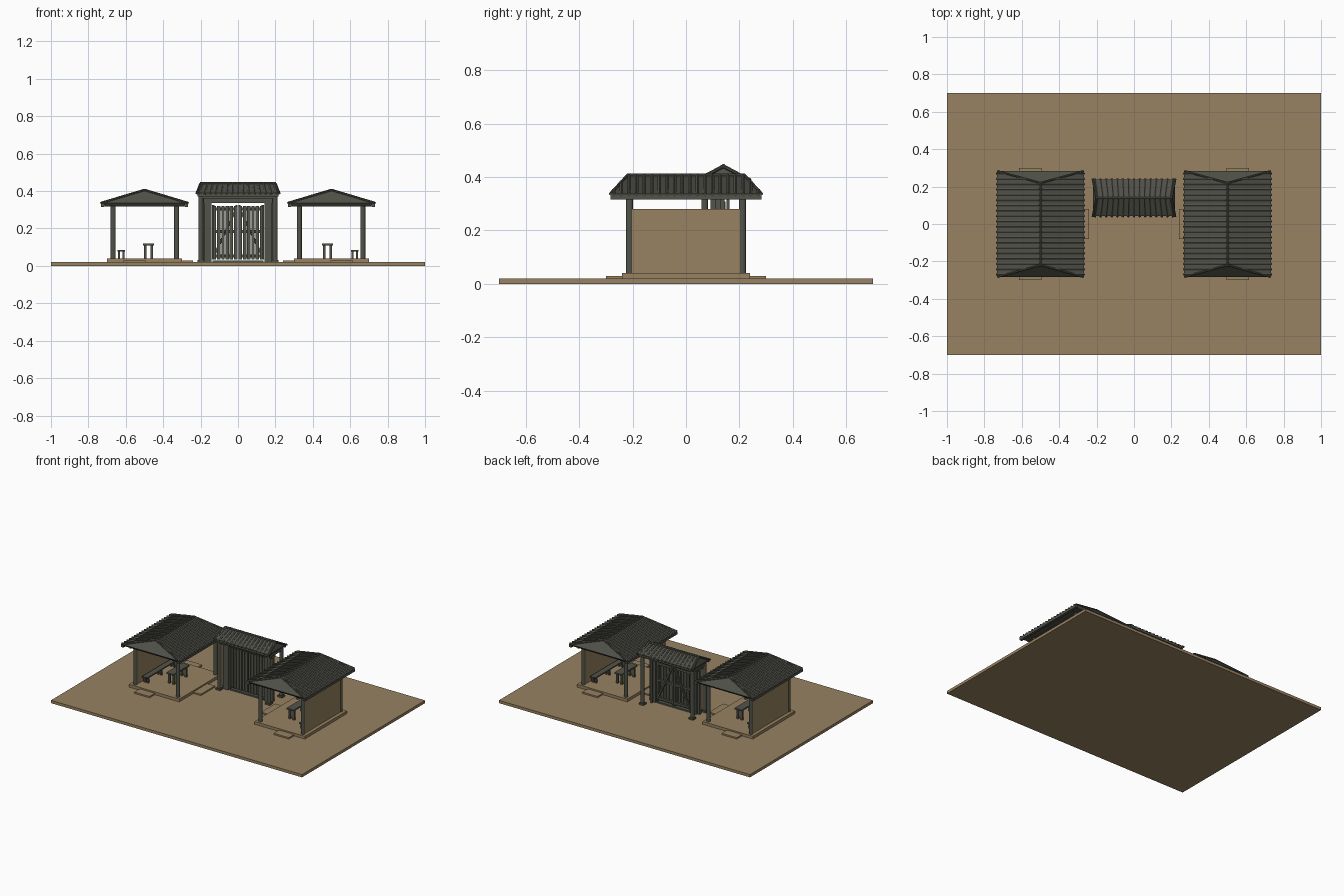
import bpy, bmesh, math
from mathutils import Vector

if "Cube" in bpy.data.objects:
    bpy.data.objects.remove(bpy.data.objects["Cube"])


def material(name, rgb):
    m = bpy.data.materials.new(name)
    m.diffuse_color = (*rgb, 1)
    m.use_nodes = True
    m.node_tree.nodes["Principled BSDF"].inputs["Base Color"].default_value = m.diffuse_color
    return m


TAN = material("sandy_earth", (0.31, 0.225, 0.12))
WOOD = material("dark_timber", (0.085, 0.087, 0.068))
TILE = material("grey_roof_tile", (0.078, 0.08, 0.064))


def add_mesh(name, bm, mat):
    bmesh.ops.recalc_face_normals(bm, faces=bm.faces)
    me = bpy.data.meshes.new(name)
    bm.to_mesh(me)
    bm.free()
    me.materials.append(mat)
    ob = bpy.data.objects.new(name, me)
    bpy.context.collection.objects.link(ob)
    return ob


def box_into(bm, x0, x1, y0, y1, z0, z1):
    v = [bm.verts.new((x, y, z)) for z in (z0, z1)
         for x, y in ((x0, y0), (x1, y0), (x1, y1), (x0, y1))]
    bm.faces.new(v[:4])
    bm.faces.new(v[4:])
    for i in range(4):
        j = (i + 1) % 4
        bm.faces.new((v[i], v[j], v[4 + j], v[4 + i]))


def boxes(name, mat, dims):
    bm = bmesh.new()
    for d in dims:
        box_into(bm, *d)
    return add_mesh(name, bm, mat)


def rods(name, mat, segs, sides=8):
    """Round rods, each given as start, end, radius."""
    bm = bmesh.new()
    for a, b, r in segs:
        a, b = Vector(a), Vector(b)
        q = (b - a).to_track_quat('Z', 'Y')
        rings = []
        for p in (a, b):
            rings.append([bm.verts.new(p + q @ Vector((
                r * math.cos(2 * math.pi * (i + .5) / sides),
                r * math.sin(2 * math.pi * (i + .5) / sides), 0)))
                for i in range(sides)])
        bm.faces.new(rings[0])
        bm.faces.new(rings[1])
        for i in range(sides):
            j = (i + 1) % sides
            bm.faces.new((rings[0][i], rings[0][j], rings[1][j], rings[1][i]))
    return add_mesh(name, bm, mat)


def hip_roof(name, cx, cy, hx, hy, rx, ry, z_low, z_eave, z_ridge, inset):
    """Solid roof: inset soffit, eave rectangle, ridge (rx or ry is zero)."""
    bm = bmesh.new()
    sq = ((-1, -1), (1, -1), (1, 1), (-1, 1))
    low = [bm.verts.new((cx + a * (hx - inset), cy + b * (hy - inset), z_low)) for a, b in sq]
    eave = [bm.verts.new((cx + a * hx, cy + b * hy, z_eave)) for a, b in sq]
    top = [bm.verts.new((cx + a * rx, cy + b * ry, z_ridge)) for a, b in sq]
    bm.faces.new(low)
    for lo, hi in ((low, eave), (eave, top)):
        for i in range(4):
            j = (i + 1) % 4
            bm.faces.new((lo[i], lo[j], hi[j], hi[i]))
    bmesh.ops.remove_doubles(bm, verts=bm.verts, dist=1e-5)
    return add_mesh(name, bm, TILE)


# Ground
boxes("ground", TAN, [(-1, 1, -.7, .7, 0, .02)])


def pavilion(s, side):
    cx = .5 * s

    def X(a, b):  # span measured outward from the centre, mirrored per side
        return sorted((s * a, s * b))

    # Floor slab and three low steps
    boxes(side + "_floor", TAN, [(*X(.3, .7), -.24, .24, .02, .04)])
    boxes(side + "_steps", TAN, [
        (*X(.24, .3), -.08, .08, .02, .03),
        (*X(.495, .615), -.3, -.24, .02, .03),
        (*X(.495, .615), .24, .3, .02, .03)])
    # Outer wall
    boxes(side + "_wall", TAN, [(*X(.658, .676), -.205, .205, .04, .28)])
    # Corner posts and the beams across them
    rods(side + "_posts", WOOD,
         [((s * x, y, .04), (s * x, y, .33), .0135)
          for x in (.328, .668) for y in (-.212, .212)], 12)
    boxes(side + "_beams", WOOD,
          [(*X(x - .009, x + .009), -.27, .27, .318, .336) for x in (.328, .668)] +
          [(*X(.29, .71), y - .009, y + .009, .318, .336) for y in (-.212, .212)])
    # Table
    boxes(side + "_table", WOOD, [(*X(.45, .508), -.09, .09, .11, .12)] +
          [(*X(x - .007, x + .007), y - .007, y + .007, .04, .11)
           for x in (.462, .496) for y in (-.07, .07)])
    # Long bench beside the wall
    boxes(side + "_bench", WOOD, [(*X(.604, .644), -.17, .17, .077, .086)] +
          [(*X(x - .006, x + .006), y - .006, y + .006, .04, .077)
           for x in (.612, .636) for y in (-.15, 0, .15)])
    # Hipped roof with eaves, soffit and tile ribs
    hx, hy, ry, ze, zr = .23, .283, .22, .337, .405
    hip_roof(side + "_roof", cx, 0, hx, hy, 0, ry, .322, ze, zr, .012)
    ribs = []
    n = 20
    for i in range(n):
        y = -.27 + .54 * i / (n - 1)
        t = max(0, (abs(y) - ry) / (hy - ry))
        for d in (-1, 1):
            ribs.append(((cx + d * hx * t, y, zr + (ze - zr) * t),
                         (cx + d * (hx + .005), y, ze - .003), .0075))
    rods(side + "_tile_ribs", TILE, ribs, 6)
    caps = [((cx, -ry, zr), (cx, ry, zr), .008)]
    for d in (-1, 1):
        for e in (-1, 1):
            caps.append(((cx, e * ry, zr), (cx + d * hx, e * hy, ze), .006))
    rods(side + "_ridge_caps", TILE, caps, 8)
    # Drooping eave boards
    boxes(side + "_eave_boards", WOOD,
          [(*sorted((cx + d * .215, cx + d * .233)), -.283, .283, .316, .336) for d in (-1, 1)])


pavilion(-1, "left")
pavilion(1, "right")

# Gate posts with plinths
spots = [(x, y) for x in (-.198, .198) for y in (.07, .21)]
rods("gate_posts", WOOD, [((x, y, .02), (x, y, .375), .013) for x, y in spots], 12)
boxes("gate_plinths", WOOD, [(x - .018, x + .018, y - .018, y + .018, .02, .032) for x, y in spots])

# Gate frame: side panels, jambs, lintel, top beams
frame = [(-.2, .2, .095, .142, .335, .36), (-.205, .205, .06, .08, .36, .378),
         (-.205, .205, .2, .22, .36, .378), (-.135, .135, .1, .14, .02, .03)]
for s in (-1, 1):
    frame.append((*sorted((s * .142, s * .182)), .092, .145, .02, .338))
    frame.append((*sorted((s * .182, s * .2)), .11, .13, .02, .338))
    frame.append((*sorted((s * .189, s * .207)), .06, .22, .355, .373))
boxes("gate_frame", WOOD, frame)

# Two slatted leaves with rails
slats, braces = [], []
for s in (-1, 1):
    for i in range(6):
        x = s * (.013 + i * .0225)
        slats.append((x - .009, x + .009, .112, .124, .035, .32))
    for z in (.045, .175, .295):
        slats.append((*sorted((s * .003, s * .138)), .124, .138, z, z + .016))
    for x in (.008, .132):
        slats.append((s * x - .006, s * x + .006, .124, .138, .035, .325))
    braces.append(((s * .13, .142, .05), (s * .01, .142, .305), .008))
    # Raking struts behind the side panels
    braces.append(((s * .162, .157, .02), (s * .162, .157, .34), .008))
boxes("gate_leaves", WOOD, slats)
rods("gate_braces", WOOD, braces, 4)

# Gate roof with ribs and ridge
hip_roof("gate_roof", 0, .14, .218, .098, .2, 0, .377, .39, .44, .008)
ribs = []
for i in range(15):
    x = -.203 + .029 * i
    xt = max(-.197, min(.197, x * .95))
    for d in (-1, 1):
        ribs.append(((xt, .14, .44), (x * 1.03, .14 + d * .101, .385), .0075))
rods("gate_tile_ribs", TILE, ribs, 6)
caps = [((-.203, .14, .441), (.203, .14, .441), .008)]
for s in (-1, 1):
    for d in (-1, 1):
        caps.append(((s * .2, .14, .44), (s * .22, .14 + d * .1, .388), .007))
rods("gate_ridge_caps", TILE, caps, 8)
boxes("gate_eave_boards", WOOD,
      [(-.217, .217, .14 + d * .092 - .006, .14 + d * .092 + .006, .372, .389) for d in (-1, 1)])
